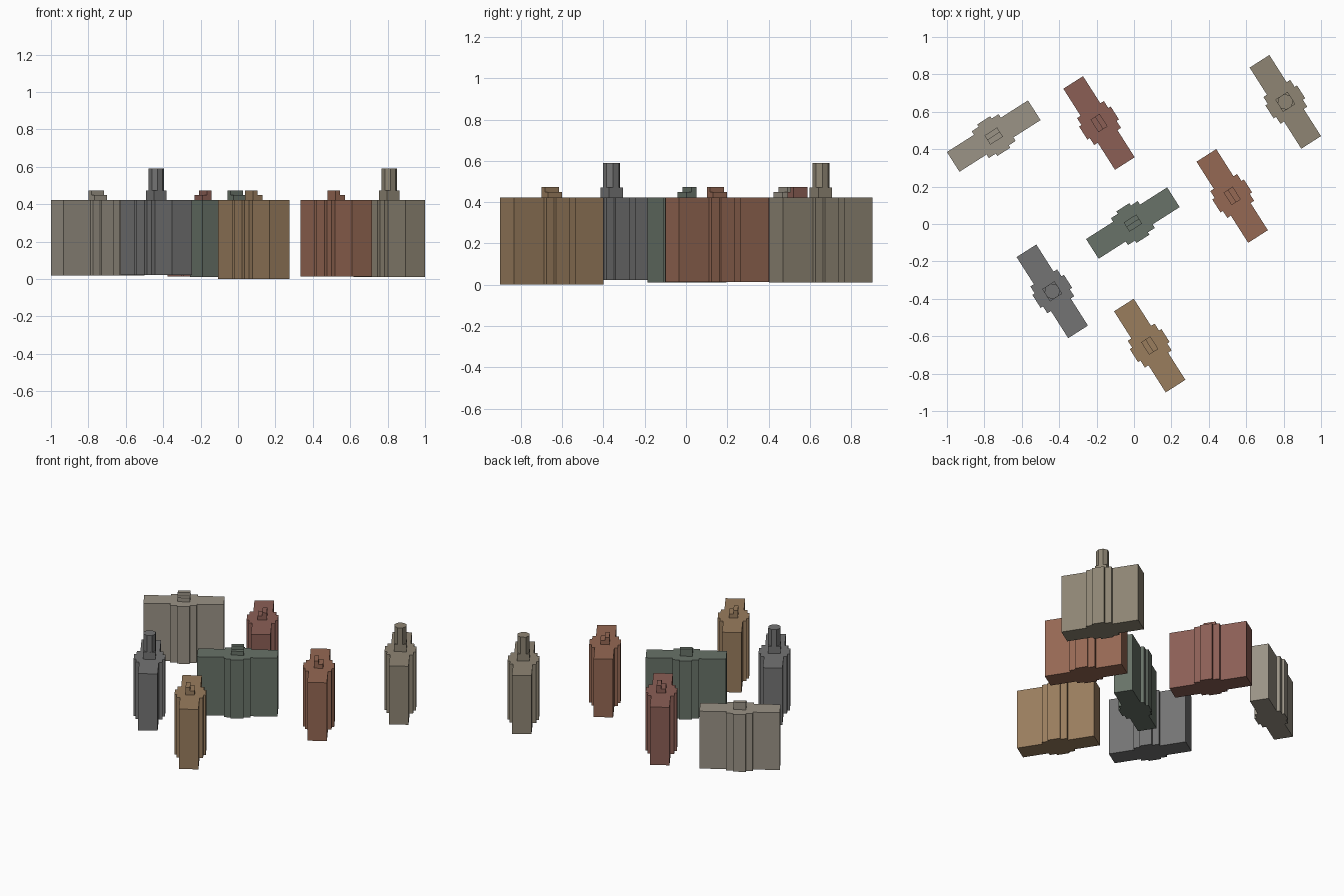
import bpy, bmesh, math
from mathutils import Matrix

if "Cube" in bpy.data.objects:
    bpy.data.objects.remove(bpy.data.objects["Cube"])

HALF_L, HALF_W = 0.257, 0.0625
# one quadrant of the stepped plan: (along, across), from long end to centre
QUAD = [(HALF_L, HALF_W), (0.085, HALF_W), (0.085, 0.085), (0.041, 0.085), (0.041, 0.1)]


def plan():
    top_right = QUAD
    top_left = [(-x, y) for x, y in reversed(QUAD)]
    upper = top_right + top_left
    return upper + [(-x, -y) for x, y in upper]


def prism(name, pts, z0, z1, place, mat):
    bm = bmesh.new()
    face = bm.faces.new([bm.verts.new((x, y, z0)) for x, y in pts])
    ext = bmesh.ops.extrude_face_region(bm, geom=[face])
    for v in ext["geom"]:
        if isinstance(v, bmesh.types.BMVert):
            v.co.z = z1
    bmesh.ops.recalc_face_normals(bm, faces=bm.faces)
    mesh = bpy.data.meshes.new(name)
    bm.to_mesh(mesh)
    bm.free()
    mesh.materials.append(mat)
    obj = bpy.data.objects.new(name, mesh)
    obj.matrix_world = place
    bpy.context.collection.objects.link(obj)


def rect(x0, x1, y0, y1):
    return [(x0, y0), (x1, y0), (x1, y1), (x0, y1)]


def paint(name, rgb):
    mat = bpy.data.materials.new(name)
    mat.diffuse_color = [(c / 255) ** 2.2 for c in rgb] + [1]
    mat.use_nodes = True
    mat.node_tree.nodes["Principled BSDF"].inputs["Base Color"].default_value = mat.diffuse_color
    return mat


# name, x, y, angle, base height, roof type (+1/-1 stepped box side, 0 tower), colour
BUILDINGS = [
    ("stone", -0.750, 0.470, 32.5, 0.018, 1, (153, 146, 133)),
    ("red", -0.187, 0.540, -57.5, 0.014, 1, (138, 95, 86)),
    ("beige", 0.809, 0.653, -57.5, 0.010, 0, (141, 132, 115)),
    ("orange", 0.525, 0.150, -57.5, 0.012, -1, (148, 104, 84)),
    ("green", -0.006, 0.005, 32.5, 0.010, 1, (104, 114, 104)),
    ("grey", -0.437, -0.360, -57.5, 0.022, 0, (115, 115, 115)),
    ("tan", 0.084, -0.650, -57.5, 0.0, -1, (152, 124, 94)),
]

for name, x, y, angle, z0, roof, rgb in BUILDINGS:
    place = Matrix.Translation((x, y, 0)) @ Matrix.Rotation(math.radians(angle), 4, "Z")
    mat = paint(name + "_wall", rgb)
    # stepped main block
    prism(name + "_block", plan(), z0, 0.422, place, mat)
    if roof:
        # stepped roof box, upper step over one half
        prism(name + "_roof_box", rect(-0.04, 0.04, -0.029, 0.029), 0.421, 0.45, place, mat)
        y0, y1 = sorted((0, 0.029 * roof))
        prism(name + "_roof_step", rect(-0.04, 0.04, y0, y1), 0.45, 0.474, place, mat)
    else:
        # square plinth with an eight-sided tower
        prism(name + "_tower_base", rect(-0.039, 0.039, -0.039, 0.039), 0.421, 0.472, place, mat)
        ring = [(0.042 * math.cos(a), 0.042 * math.sin(a))
                for a in (math.pi / 8 + i * math.pi / 4 for i in range(8))]
        prism(name + "_tower", ring, 0.471, 0.59, place, mat)
